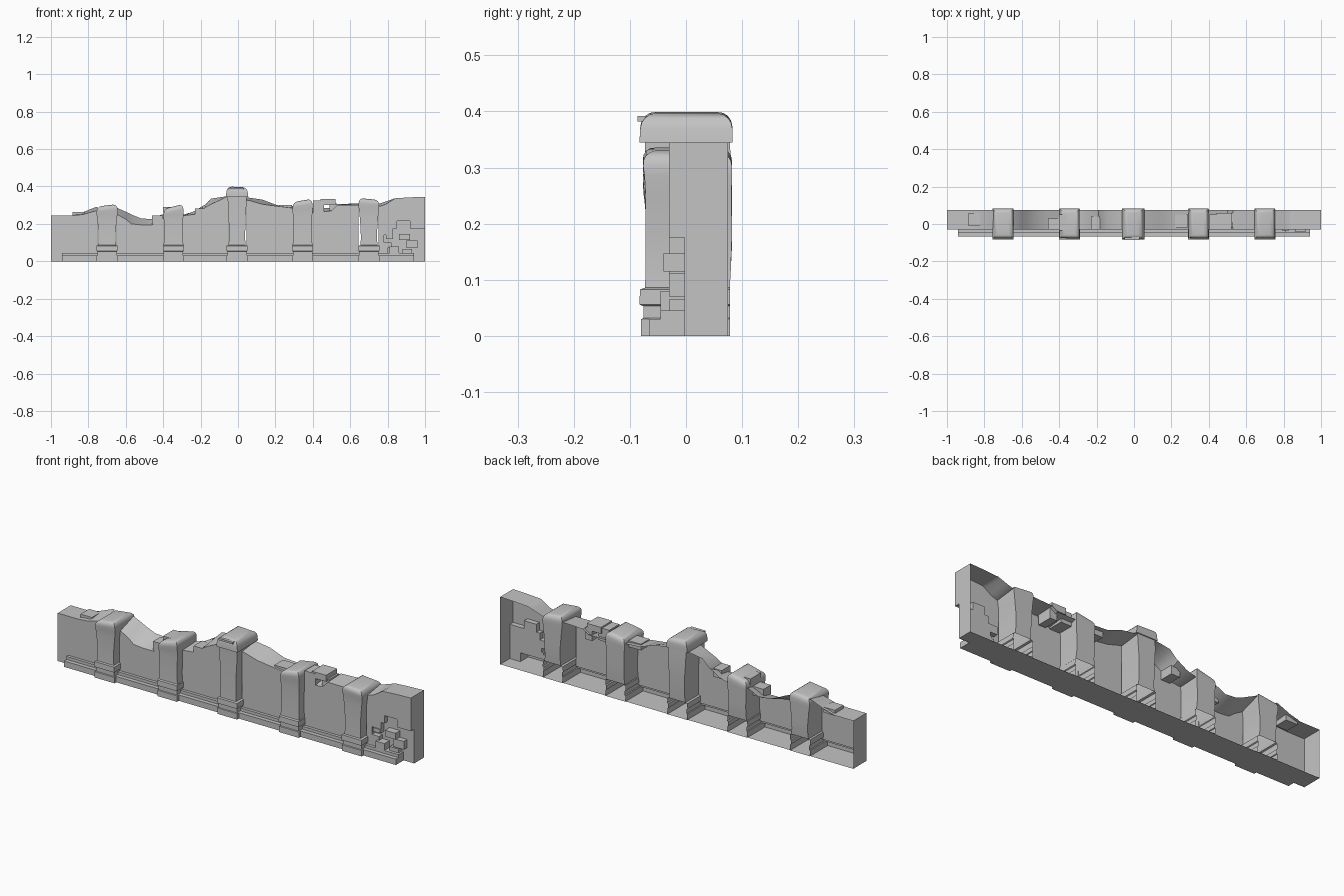
import bpy, bmesh, math

if "Cube" in bpy.data.objects:
    bpy.data.objects.remove(bpy.data.objects["Cube"])

stone = bpy.data.materials.new("grey_stone")
stone.diffuse_color = (0.55, 0.55, 0.55, 1)
stone.use_nodes = True
stone.node_tree.nodes["Principled BSDF"].inputs["Base Color"].default_value = stone.diffuse_color


def finish(name, bm, angle=32):
    bmesh.ops.remove_doubles(bm, verts=bm.verts, dist=0.0002)
    bmesh.ops.dissolve_degenerate(bm, edges=bm.edges, dist=0.0002)
    bmesh.ops.recalc_face_normals(bm, faces=bm.faces)
    me = bpy.data.meshes.new(name)
    bm.to_mesh(me)
    bm.free()
    ob = bpy.data.objects.new(name, me)
    bpy.context.collection.objects.link(ob)
    me.materials.append(stone)
    for p in me.polygons:
        p.use_smooth = True
    me.set_sharp_from_angle(angle=math.radians(angle))


# Ruined skyline: x, height at the back, height at the front
skyline = [
    (-1, .245, .245), (-.89, .245, .245), (-.83, .262, .25), (-.76, .29, .27),
    (-.645, .285, .25), (-.60, .265, .225), (-.57, .25, .20), (-.52, .23, .195),
    (-.46, .225, .195), (-.42, .245, .215), (-.39, .255, .235), (-.29, .25, .245),
    (-.24, .265, .25), (-.19, .295, .25), (-.18, .30, .285), (-.145, .335, .305),
    (-.06, .348, .345), (.06, .34, .325), (.13, .33, .305), (.17, .315, .30),
    (.21, .30, .295), (.29, .295, .285), (.40, .285, .26), (.50, .285, .27),
    (.53, .305, .30), (.64, .31, .30), (.76, .31, .295), (.79, .32, .305),
    (.84, .337, .337), (.92, .342, .342), (1, .345, .345)]

# Broken brickwork: row tops and the x range of each missing row
row_z = [.07, .10, .14, .175, .215]
row_x = [(.80, 1), (.82, 1), (.78, 1), (.83, 1), (.85, .92)]
breaks = [-.94, .78, .80, .82, .83, .85, .92, .94]


def heights(x):
    for (x0, b0, f0), (x1, b1, f1) in zip(skyline, skyline[1:]):
        if x0 <= x <= x1:
            t = (x - x0) / (x1 - x0)
            return b0 + t * (b1 - b0), f0 + t * (f1 - f0)


def section(x, mid):
    """Cross-section from rear floor, round the plinth, up to the rear top."""
    zb, zf = heights(x)
    depth = [-.003 if a < mid < b else -.03 for a, b in row_x]
    if abs(mid) < .94:
        pts = [(-.066, 0), (-.066, .03), (-.045, .03), (-.045, .045)]
    else:
        pts = [(depth[0], z) for z in (0, .03, .03, .045)]
    z = .045
    for y, top in zip(depth, row_z):
        pts += [(y, z), (y, min(top, zf))]
        z = min(top, zf)
    pts += [(-.03, z), (-.03, zf), (.075, zb)]
    return [(x, .075, 0)] + [(x, y, z) for y, z in pts]


def wall(name, xa, xb):
    bm = bmesh.new()
    xs = sorted({xa, xb} | {x for x in breaks + [s[0] for s in skyline] if xa < x < xb})
    rings = []
    for a, b in zip(xs, xs[1:]):
        mid = (a + b) / 2
        rings += [[bm.verts.new(p) for p in section(x, mid)] for x in (a, b)]
    for r, s in zip(rings, rings[1:]):
        for i in range(len(r) - 1):
            bm.faces.new((r[i], r[i + 1], s[i + 1], s[i]))
    # Closed outer ends
    for x, ring in ((xa, rings[0]), (xb, rings[-1])):
        if abs(x) == 1:
            bm.faces.new([bm.verts.new(v.co) for v in ring])
    finish(name, bm)


for i, (a, b) in enumerate([(-1, -.75), (-.65, -.395), (-.295, -.05),
                            (.045, .295), (.395, .645), (.75, 1)]):
    wall(f"wall_section_{i + 1}", a, b)


def column(name, cx, neck, top_w, top, tilt, cap=None):
    """Stepped base open at the rear, tapered shaft, rounded top."""
    bm = bmesh.new()
    levels = [(0, .056, -.08, .078), (.03, .056, -.08, .078),
              (.032, .052, -.076, .078), (.053, .052, -.076, .078),
              (.056, .057, -.083, .078), (.083, .056, -.082, .078),
              (.086, neck + .003, -.073, .078), (.12, neck, -.072, .08),
              (top * .55, neck + .15 * (top_w - neck), -.072, .082),
              (top * .75, neck + .6 * (top_w - neck), -.072, .081)]
    if cap:
        levels += [(cap, top_w - .004, -.073, .078), (cap, top_w + .006, -.083, .083)]
    else:
        levels += [(top - .045, top_w, -.074, .082)]
    levels += [(top, top_w, -.08, .082)]
    rings = []
    for i, (z, w, yf, yb) in enumerate(levels):
        lean = tilt if i == len(levels) - 1 else tilt * .5 if z > top - .06 and not cap else 0
        rings.append([bm.verts.new((cx + sx * w, y, z + sx * lean))
                      for sx, y in ((-1, yb), (-1, yf), (1, yf), (1, yb))])
    for k, (r, s) in enumerate(zip(rings, rings[1:])):
        for i in range(4):
            j = (i + 1) % 4
            if i == 3 and levels[k][0] < .086:
                continue
            bm.faces.new((r[i], r[j], s[j], s[i]))
    bm.faces.new(rings[0])
    crown = bm.faces.new(rings[-1])
    bmesh.ops.bevel(bm, geom=list(crown.edges), offset=.026, segments=4,
                    profile=.5, affect='EDGES', clamp_overlap=True)
    finish(name, bm)


column("column_far_left", -.70, .045, .056, .299, .007)
column("column_left", -.345, .050, .053, .293, .013)
column("column_centre", -.005, .043, .054, .398, -.002, cap=.345)
column("column_right", .345, .050, .053, .325, .009)
column("column_far_right", .70, .043, .055, .333, -.005)


def block(name, x0, x1, y0, y1, z0, z1):
    bm = bmesh.new()
    bmesh.ops.create_cube(bm, size=1)
    for v in bm.verts:
        v.co = ((x0 + x1) / 2 + v.co.x * (x1 - x0), (y0 + y1) / 2 + v.co.y * (y1 - y0),
                (z0 + z1) / 2 + v.co.z * (z1 - z0))
    finish(name, bm)


# Loose stones on the broken top, and bricks left in the damaged corner
blocks = [
    (-.885, -.82, -.01, .06, .235, .263), (-.46, -.40, -.03, .03, .20, .245),
    (-.40, -.30, -.035, .05, .26, .29), (-.23, -.18, -.03, .04, .24, .283),
    (.22, .29, -.02, .05, .27, .302), (.40, .46, -.032, .05, .26, .325),
    (.44, .52, -.03, .06, .30, .333), (.49, .53, -.02, .06, .25, .31),
    (-.05, .03, -.086, -.03, .382, .392),
    (.86, .92, -.04, -.003, .115, .147), (.90, .96, -.03, -.003, .07, .112),
    (.81, .86, -.045, -.003, .045, .08), (.88, .93, -.03, -.003, .045, .065),
    (.79, .83, -.035, -.003, .12, .14)]
for i, b in enumerate(blocks):
    block(f"loose_brick_{i + 1}", *b)
